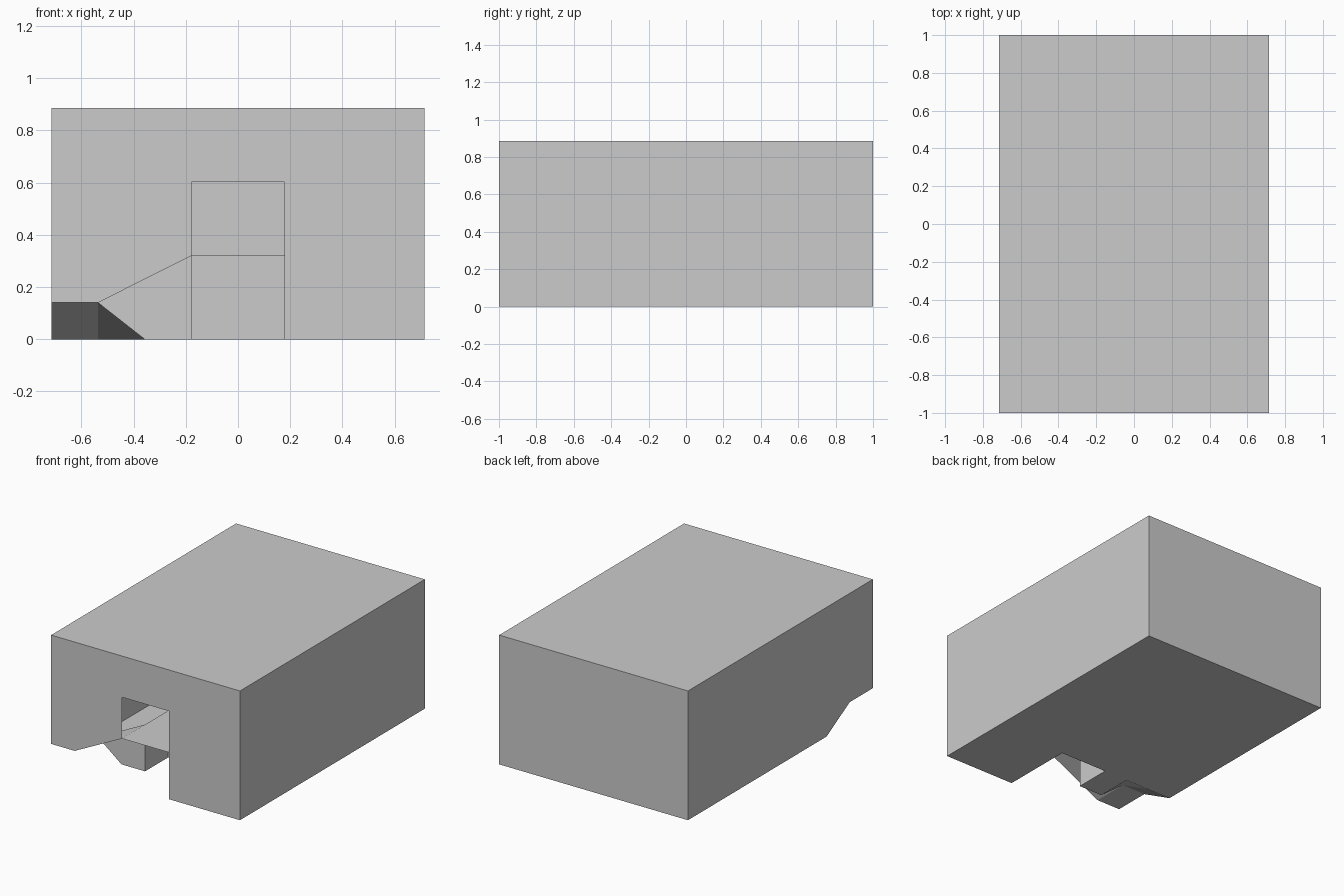
import bpy, bmesh

if "Cube" in bpy.data.objects:
    bpy.data.objects.remove(bpy.data.objects["Cube"])

W, D, H = 0.715, 1.0, 0.885           # half width, half depth, height
X1, X2, X3 = W / 4, W / 2, W * 0.75   # quarter steps across the front
LOW, SHELF, TOP = 0.14, 0.32, 0.603   # undercut, recess ceiling, opening top
Y0, Y1, Y2 = -D, -0.75, -0.5          # front, first and second recess depth

bm = bmesh.new()


def face(*pts):
    bm.faces.new([bm.verts.new(p) for p in pts])


def plane(axis, at, profile):
    """Flat face from a 2D profile, perpendicular to an axis (0=x, 1=y, 2=z)."""
    face(*[p[:axis] + (at,) + p[axis:] for p in profile])


def strip(y_front, y_back, profile):
    """Extrude an open x-z profile along y."""
    for (xa, za), (xb, zb) in zip(profile, profile[1:]):
        face((xa, y_front, za), (xa, y_back, za), (xb, y_back, zb), (xb, y_front, zb))


# Outer shell: roof, back and plain right side
plane(2, H, [(-W, -D), (W, -D), (W, D), (-W, D)])
plane(1, D, [(W, 0.0), (-W, 0.0), (-W, H), (W, H)])
plane(0, W, [(-D, 0.0), (D, 0.0), (D, H), (-D, H)])

# Left side with the raised front corner
plane(0, -W, [(D, 0.0), (Y2, 0.0), (Y1, LOW), (Y0, LOW), (Y0, H), (D, H)])

# Front with the open window and cut-away lower left
plane(1, Y0, [(-W, LOW), (-X3, LOW), (-X1, SHELF), (-X1, TOP), (X1, TOP),
              (X1, SHELF), (X1, 0.0), (W, 0.0), (W, H), (-W, H)])

# Floor around the recess
plane(2, 0.0, [(-W, D), (W, D), (W, Y0), (X1, Y0), (X1, Y2), (-X1, Y2), (-X1, Y1),
               (-X2, Y1), (-X2, Y2), (-X3, Y2), (-W, Y2)])

# Recess ceiling: low flat, ramp, then shelf with right wall
strip(Y0, Y1, [(-W, LOW), (-X3, LOW), (-X1, SHELF)])
strip(Y0, Y2, [(-X1, SHELF), (X1, SHELF), (X1, 0.0)])

# Recess back walls and left wall
plane(1, Y1, [(-X3, LOW), (-X2, 0.0), (-X1, 0.0), (-X1, SHELF)])
plane(1, Y2, [(-X1, 0.0), (X1, 0.0), (X1, SHELF), (-X1, SHELF)])
plane(0, -X1, [(Y1, 0.0), (Y2, 0.0), (Y2, SHELF), (Y1, SHELF)])

# Sloped underside and its twisted corner
face((-W, Y1, LOW), (-W, Y2, 0.0), (-X3, Y2, 0.0), (-X3, Y1, LOW))
face((-X3, Y1, LOW), (-X3, Y2, 0.0), (-X2, Y2, 0.0), (-X2, Y1, 0.0))

bmesh.ops.remove_doubles(bm, verts=bm.verts[:], dist=1e-4)
bmesh.ops.recalc_face_normals(bm, faces=bm.faces[:])
mesh = bpy.data.meshes.new("notched_block")
bm.to_mesh(mesh)
bm.free()
block = bpy.data.objects.new("notched_block", mesh)
bpy.context.collection.objects.link(block)
